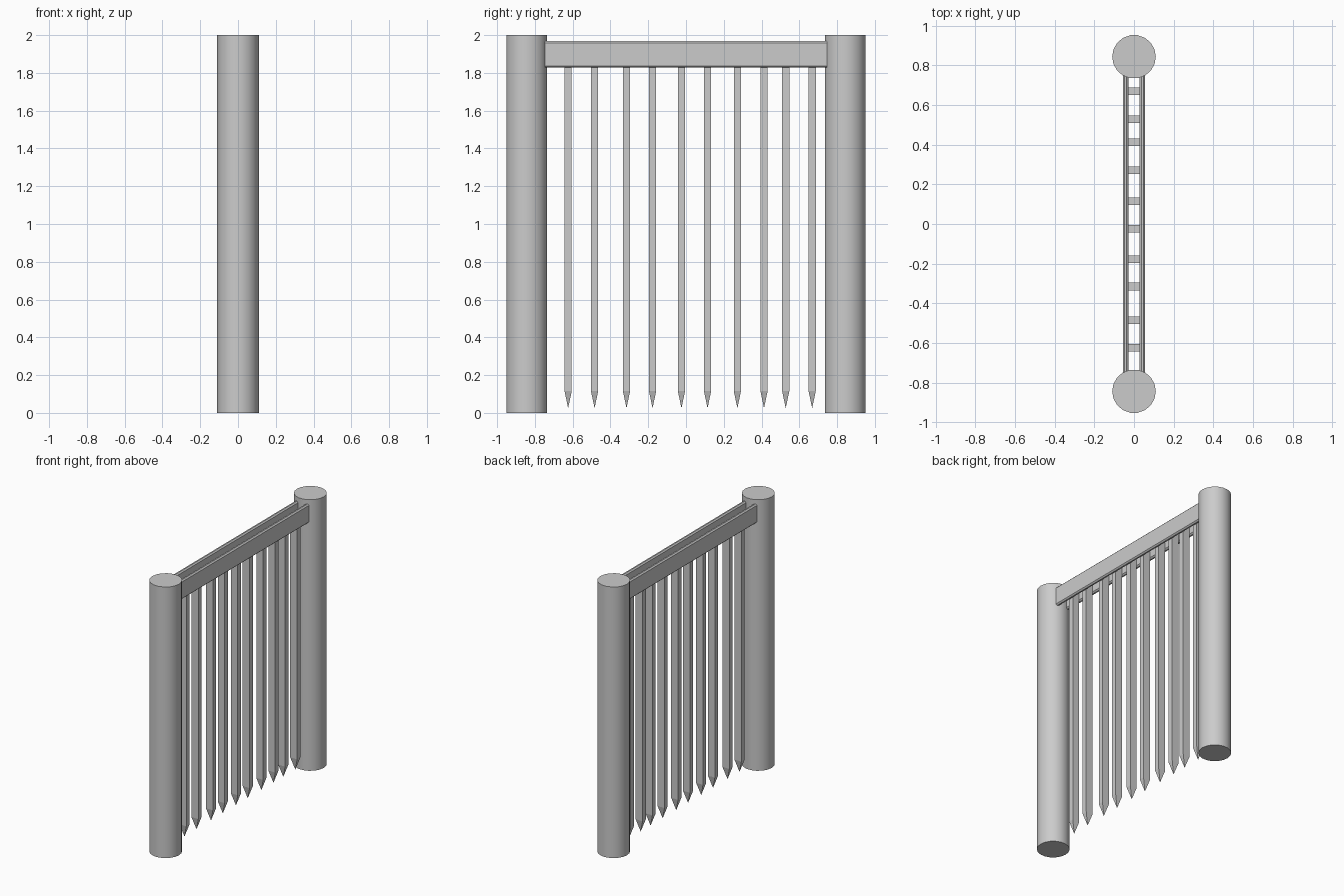
import bpy, bmesh, math

if "Cube" in bpy.data.objects:
    bpy.data.objects.remove(bpy.data.objects["Cube"])


def add_object(name, bm):
    bmesh.ops.recalc_face_normals(bm, faces=bm.faces)
    mesh = bpy.data.meshes.new(name)
    bm.to_mesh(mesh)
    bm.free()
    obj = bpy.data.objects.new(name, mesh)
    bpy.context.collection.objects.link(obj)
    return obj


def box(name, size, center, bevel=0.0):
    bm = bmesh.new()
    bmesh.ops.create_cube(bm, size=1)
    bmesh.ops.scale(bm, vec=size, verts=bm.verts)
    bmesh.ops.translate(bm, vec=center, verts=bm.verts)
    if bevel:
        # chamfer only the long edges
        edges = [e for e in bm.edges
                 if abs(e.verts[0].co.y - e.verts[1].co.y) > 0.5]
        bmesh.ops.bevel(bm, geom=edges, offset=bevel, segments=1,
                        affect='EDGES')
    return add_object(name, bm)


def pale(name, y, wx=0.056, wy=0.038, tip=0.025, shoulder=0.115, top=1.9):
    # square bar closed by a pyramid point at the bottom
    bm = bmesh.new()
    corners = [(-wx / 2, -wy / 2), (wx / 2, -wy / 2),
               (wx / 2, wy / 2), (-wx / 2, wy / 2)]
    low = [bm.verts.new((cx, y + cy, shoulder)) for cx, cy in corners]
    high = [bm.verts.new((cx, y + cy, top)) for cx, cy in corners]
    point = bm.verts.new((0, y, tip))
    bm.faces.new(high)
    for i in range(4):
        j = (i + 1) % 4
        bm.faces.new((low[i], low[j], high[j], high[i]))
        bm.faces.new((low[j], low[i], point))
    return add_object(name, bm)


# round posts at both ends
for label, side in (("front", -1), ("back", 1)):
    bpy.ops.mesh.primitive_cylinder_add(
        vertices=18, radius=0.11, depth=2,
        location=(0, side * 0.843, 1), rotation=(0, 0, math.pi / 2))
    bpy.context.object.name = label + "_post"
    bpy.ops.object.shade_smooth_by_angle(angle=math.radians(35))

# pair of chamfered top rails
for label, side in (("left", -1), ("right", 1)):
    box(label + "_rail", (0.028, 1.495, 0.14), (side * 0.042, 0, 1.898), 0.009)

# pointed hanging pales, unevenly spaced
pale_positions = [-0.624, -0.484, -0.315, -0.177, -0.024,
                  0.114, 0.272, 0.413, 0.528, 0.668]
for i, y in enumerate(pale_positions):
    pale(f"pale_{i + 1}", y)
